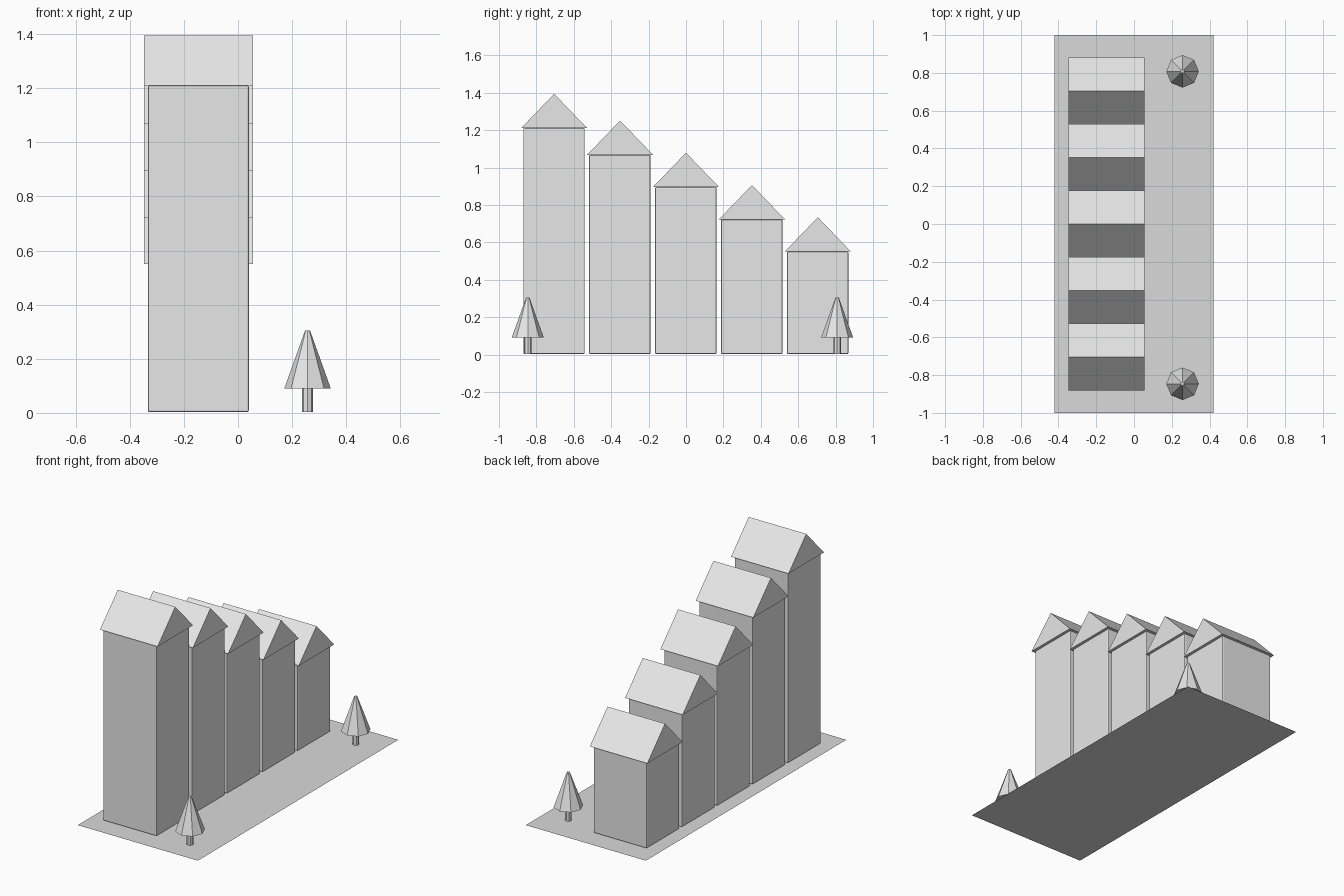
import bpy
import bmesh
from mathutils import Matrix

cube = bpy.data.objects.get("Cube")
if cube:
    bpy.data.objects.remove(cube, do_unlink=True)


def material(name, value):
    mat = bpy.data.materials.new(name)
    mat.use_nodes = True
    colour = (value, value, value, 1)
    mat.diffuse_color = colour
    mat.node_tree.nodes["Principled BSDF"].inputs["Base Color"].default_value = colour
    return mat


light_grey = material("light grey", 0.8)
ground_grey = material("ground grey", 0.7)


def finish(name, bm, mat):
    bmesh.ops.recalc_face_normals(bm, faces=bm.faces)
    mesh = bpy.data.meshes.new(name)
    bm.to_mesh(mesh)
    bm.free()
    mesh.materials.append(mat)
    obj = bpy.data.objects.new(name, mesh)
    bpy.context.collection.objects.link(obj)
    return obj


def box(name, x, y, z, mat, bevel):
    """Box spanning the (min, max) ranges, with softened edges."""
    bm = bmesh.new()
    bmesh.ops.create_cube(bm, size=1)
    for v in bm.verts:
        for axis, (low, high) in enumerate((x, y, z)):
            v.co[axis] = low if v.co[axis] < 0 else high
    bmesh.ops.bevel(bm, geom=bm.edges[:], offset=bevel, segments=2,
                    profile=0.5, affect='EDGES')
    return finish(name, bm, mat)


def gable_roof(name, x, y, half, eave, ridge, mat):
    """Triangular prism with its ridge along x."""
    bm = bmesh.new()
    profile = [(y - half, eave), (y + half, eave), (y, ridge)]
    face = bm.faces.new([bm.verts.new((x[0], py, pz)) for py, pz in profile])
    end = bmesh.ops.extrude_face_region(bm, geom=[face])["geom"]
    verts = [g for g in end if isinstance(g, bmesh.types.BMVert)]
    bmesh.ops.translate(bm, verts=verts, vec=(x[1] - x[0], 0, 0))
    return finish(name, bm, mat)


def cone(name, x, y, z, r_bottom, r_top, mat):
    bm = bmesh.new()
    bmesh.ops.create_cone(bm, cap_ends=True, segments=8, radius1=r_bottom,
                          radius2=r_top, depth=z[1] - z[0],
                          matrix=Matrix.Translation((x, y, sum(z) / 2)))
    return finish(name, bm, mat)


# Flat ground sheet
bm = bmesh.new()
bmesh.ops.create_grid(bm, x_segments=1, y_segments=1, size=1)
bmesh.ops.scale(bm, verts=bm.verts, vec=(0.42, 1, 1))
finish("ground", bm, ground_grey)

# Row of narrow houses, stepping down towards the back
for i, eave in enumerate((1.21, 1.067, 0.895, 0.722, 0.55)):
    y = (i - 2) * 0.3525
    box(f"house_body_{i + 1}", (-0.333, 0.04), (y - 0.165, y + 0.163),
        (0.003, eave), light_grey, 0.006)
    gable_roof(f"house_roof_{i + 1}", (-0.347, 0.055), y, 0.177,
               eave, eave + 0.184, light_grey)

# Trees at the two corners of the open side
for label, y in (("front", -0.846), ("back", 0.808)):
    cone(f"{label}_tree_trunk", 0.257, y, (0.003, 0.1), 0.02, 0.02, light_grey)
    cone(f"{label}_tree_crown", 0.257, y, (0.09, 0.305), 0.086, 0.009, light_grey)
